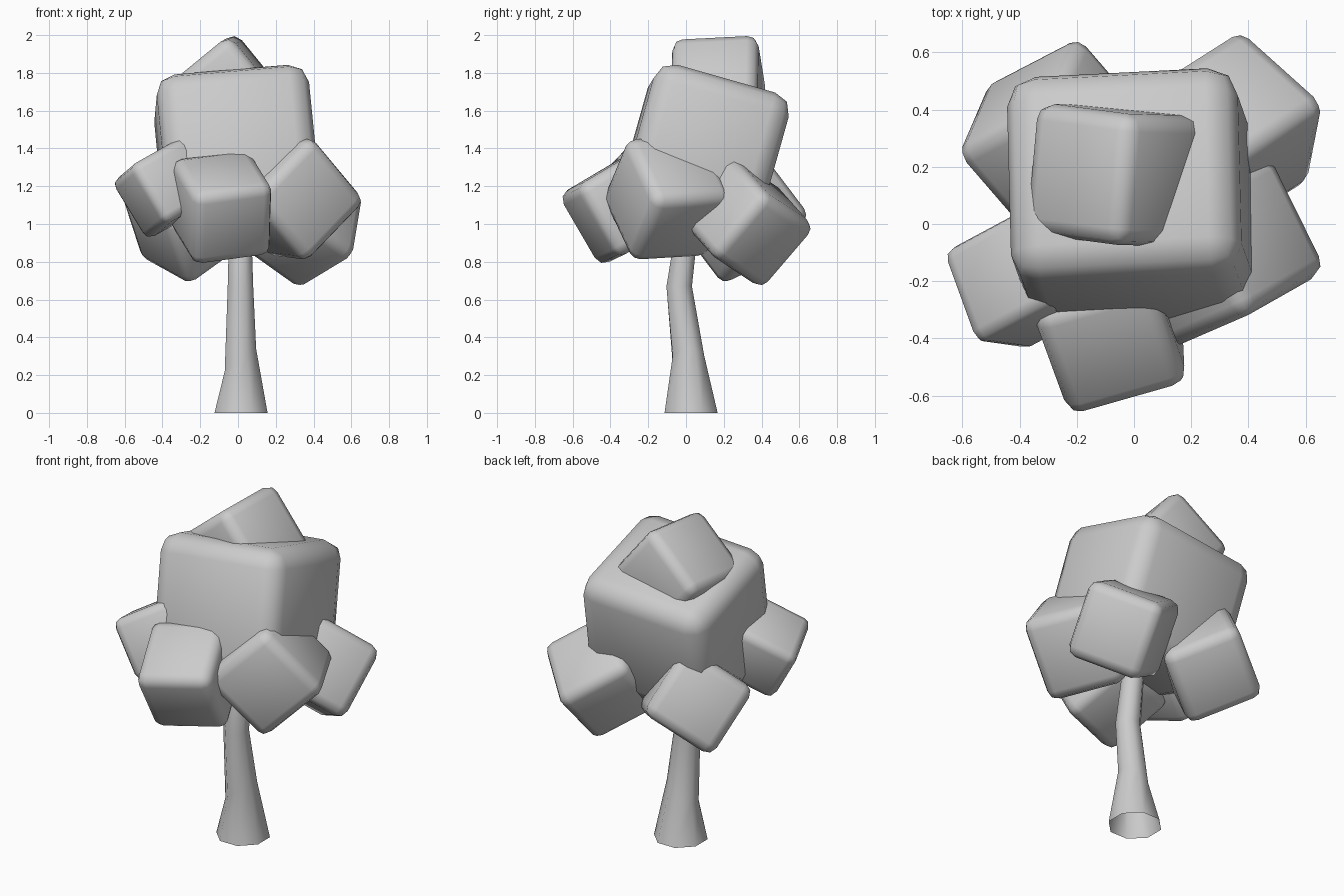
import bpy, bmesh, math
from mathutils import Vector, Matrix

if "Cube" in bpy.data.objects:
    bpy.data.objects.remove(bpy.data.objects["Cube"])


def finish(name, bm, matrix=None):
    mesh = bpy.data.meshes.new(name)
    bmesh.ops.recalc_face_normals(bm, faces=bm.faces)
    bm.to_mesh(mesh)
    bm.free()
    for p in mesh.polygons:
        p.use_smooth = True
    ob = bpy.data.objects.new(name, mesh)
    bpy.context.collection.objects.link(ob)
    if matrix:
        ob.matrix_world = matrix
    return ob


def leaf_block(name, centre, size, axis_a, axis_b, rounding=0.13):
    """Rounded box turned so its local x and y follow the two given directions."""
    a = Vector(axis_a).normalized()
    b = Vector(axis_b)
    b = (b - a * b.dot(a)).normalized()
    turn = Matrix((a, b, a.cross(b))).transposed().to_4x4()
    bm = bmesh.new()
    bmesh.ops.create_cube(bm, size=1)
    bmesh.ops.scale(bm, vec=size, verts=bm.verts)
    ob = finish(name, bm, Matrix.Translation(centre) @ turn)
    bev = ob.modifiers.new("rounding", 'BEVEL')
    bev.width = rounding * min(size)
    bev.segments = 2
    bev.limit_method = 'NONE'
    return ob


# Trunk: crooked eight-sided tube, open underneath
# each ring: centre x, centre y, z, radius, tilt along x
rings = [(0.016, 0.027, 0.0, 0.152, 0.0), (0.013, 0.013, 0.28, 0.09, 0.7),
         (0.013, -0.036, 0.67, 0.073, 0.0), (0.012, -0.005, 0.9, 0.066, 0.0),
         (0.01, 0.04, 1.2, 0.055, 0.0)]
sides = 8
bm = bmesh.new()
loops = []
for cx, cy, z, r, tilt in rings:
    loop = []
    for i in range(sides):
        t = 2 * math.pi * (i + 0.5) / sides
        dx, dy = r * math.cos(t), r * math.sin(t)
        loop.append(bm.verts.new((cx + dx, cy + dy, z + tilt * dx)))
    loops.append(loop)
for lo, hi in zip(loops, loops[1:]):
    for i in range(sides):
        j = (i + 1) % sides
        bm.faces.new((lo[i], lo[j], hi[j], hi[i]))
bm.faces.new(loops[-1])
finish("trunk", bm)

# Foliage: one large block, a cap and five blocks around the crown
leaf_block("foliage_main", (-0.007, 0.095, 1.375), (0.81, 0.745, 0.77),
           (1, 0.05, 0.085), (-0.05, 0.96, -0.275), 0.14)
leaf_block("foliage_top", (-0.06, 0.17, 1.69), (0.46, 0.45, 0.46),
           (0.09, 0.99, 0.05), (0.77, -0.08, 0.63))
leaf_block("foliage_front", (-0.087, -0.34, 1.09), (0.44, 0.44, 0.44),
           (0.95, 0.27, 0.13), (-0.30, 0.81, 0.48))
leaf_block("foliage_left", (-0.385, -0.195, 1.19), (0.365, 0.365, 0.365),
           (0.80, 0.43, 0.45), (0.33, -0.90, 0.28))
leaf_block("foliage_right", (0.285, -0.10, 1.14), (0.485, 0.485, 0.465),
           (-0.60, -0.34, 0.72), (-0.67, -0.29, -0.70))
leaf_block("foliage_back_right", (0.34, 0.318, 1.01), (0.45, 0.445, 0.445),
           (-0.68, 0.61, -0.41), (0.19, 0.585, 0.79))
leaf_block("foliage_back_left", (-0.275, 0.30, 1.027), (0.455, 0.445, 0.445),
           (-0.75, -0.39, -0.54), (-0.28, -0.60, 0.75))
